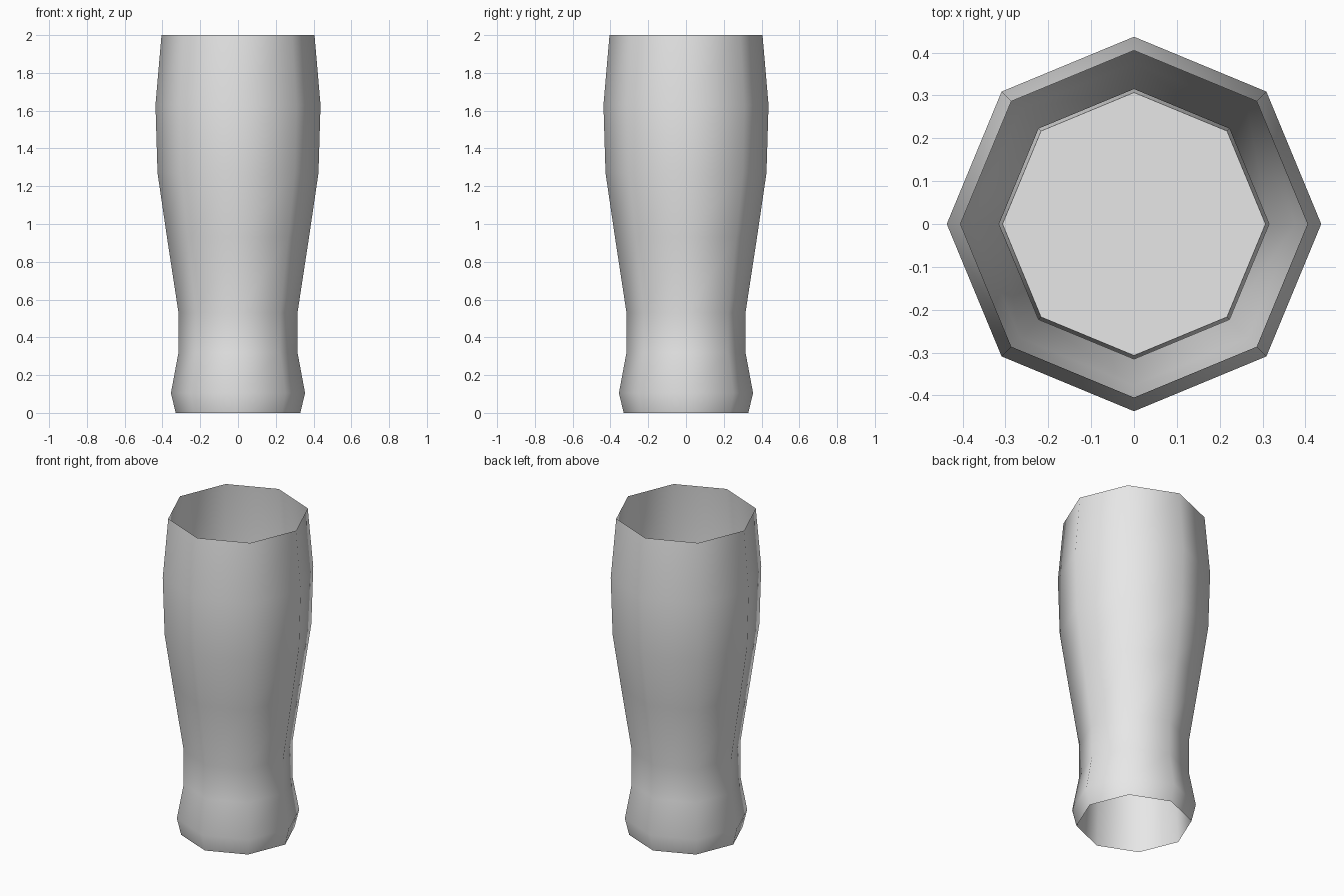
import bpy, bmesh, math

if "Cube" in bpy.data.objects:
    bpy.data.objects.remove(bpy.data.objects["Cube"])

SIDES = 8

glass = bpy.data.materials.new("pale grey glass")
glass.diffuse_color = (0.8, 0.8, 0.8, 1)
glass.use_nodes = True
glass.node_tree.nodes["Principled BSDF"].inputs["Base Color"].default_value = glass.diffuse_color


def lathe(name, profile, cap_top=False):
    """Turn (radius, height) points into an eight-sided shell."""
    bm = bmesh.new()
    rings = []
    for r, z in profile:
        rings.append([bm.verts.new((r * math.cos(2 * math.pi * i / SIDES),
                                    r * math.sin(2 * math.pi * i / SIDES), z))
                      for i in range(SIDES)])
    for a, b in zip(rings, rings[1:]):
        for i in range(SIDES):
            j = (i + 1) % SIDES
            bm.faces.new((a[i], a[j], b[j], b[i]))
    if cap_top:
        bm.faces.new(rings[-1])
    me = bpy.data.meshes.new(name)
    bm.to_mesh(me)
    bm.free()
    me.materials.append(glass)
    ob = bpy.data.objects.new(name, me)
    bpy.context.collection.objects.link(ob)
    bpy.ops.object.select_all(action='DESELECT')
    ob.select_set(True)
    bpy.context.view_layer.objects.active = ob
    bpy.ops.object.shade_smooth_by_angle(angle=math.radians(60))
    return ob


# Outer wall, open at the rim
lathe("glass_wall", [(0.33, 0), (0.355, 0.105), (0.315, 0.32), (0.315, 0.53),
                     (0.376, 0.93), (0.426, 1.27), (0.437, 1.63), (0.405, 2.0)])

# Raised inner floor, hollow from below
lathe("inner_floor", [(0.33, 0), (0.307, 0.42)], cap_top=True)
